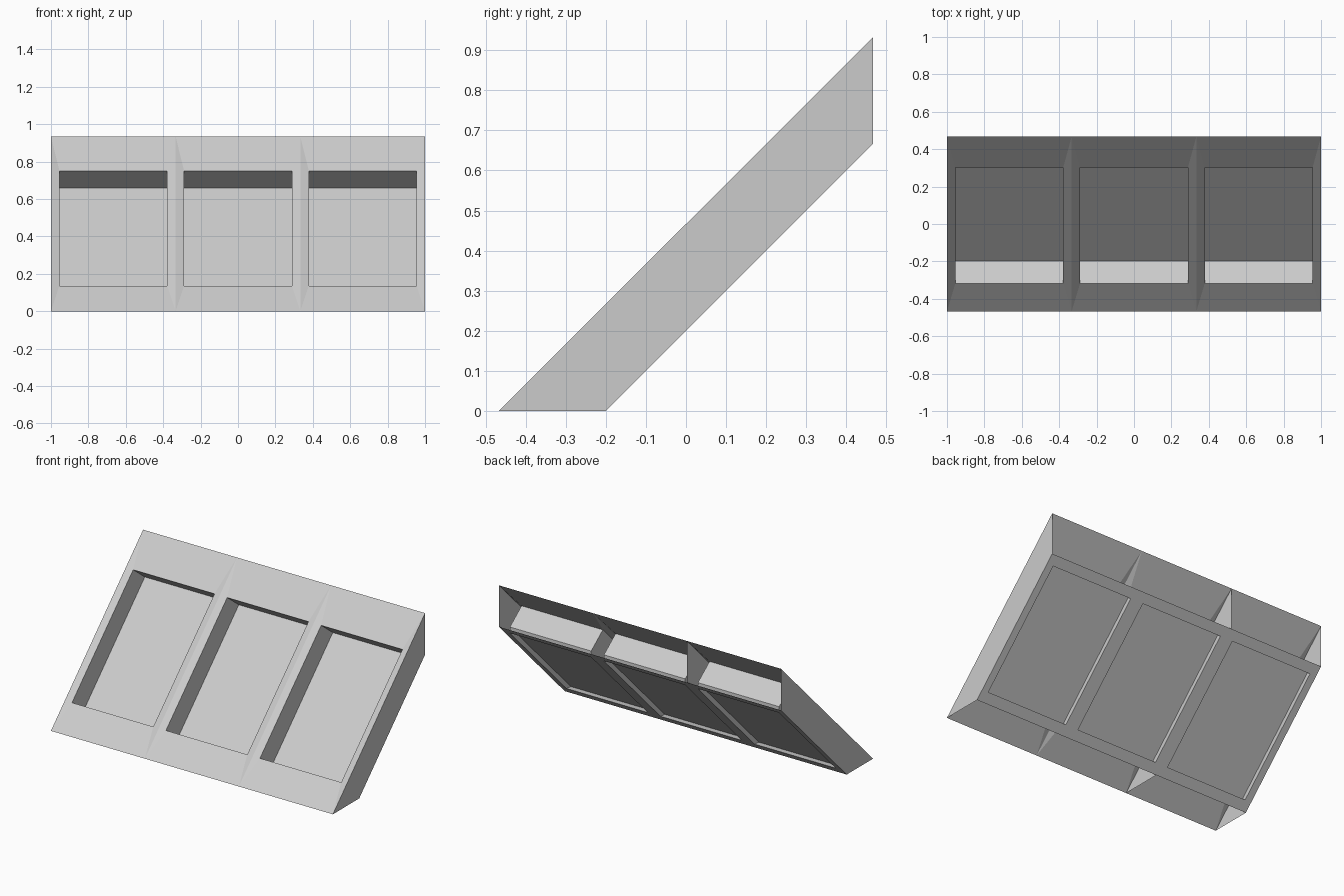
import bpy, bmesh

if "Cube" in bpy.data.objects:
    bpy.data.objects.remove(bpy.data.objects["Cube"])

W = 2 / 3          # bay width
RIM = 0.045        # side frame width


def make(name, build):
    bm = bmesh.new()
    build(bm)
    me = bpy.data.meshes.new(name)
    bm.to_mesh(me)
    bm.free()
    ob = bpy.data.objects.new(name, me)
    bpy.context.collection.objects.link(ob)
    return ob


def loop(bm, x0, x1, low, high):
    """Rectangle on the slope: low and high are (y, z) of its lower and upper edge."""
    return [bm.verts.new(p) for p in
            ((x0, *low), (x1, *low), (x1, *high), (x0, *high))]


def bridge(bm, a, b):
    for i in range(4):
        j = (i + 1) % 4
        bm.faces.new((a[i], a[j], b[j], b[i]))


def bay(x0):
    x1, a, b = x0 + W, x0 + RIM, x0 + W - RIM

    def front(bm):
        # slightly dished front frame, recess walls and pane
        outer = loop(bm, x0, x1, (-0.467, 0), (0.467, 0.933))
        opening = loop(bm, a, b, (-0.318, 0.136), (0.302, 0.751))
        pane = loop(bm, a, b, (-0.198, 0.042), (0.42, 0.66))
        bridge(bm, outer, opening)
        bridge(bm, opening, pane)
        bm.faces.new(pane)

    def back(bm):
        # flat rear frame and shallow rear recess
        pane = loop(bm, a, b, (-0.198, 0.042), (0.42, 0.66))
        opening = loop(bm, a, b, (-0.153, 0.047), (0.422, 0.622))
        outer = loop(bm, x0, x1, (-0.2, 0), (0.467, 0.667))
        bridge(bm, pane, opening)
        bridge(bm, opening, outer)

    make("window_front", front)
    make("window_back_frame", back)


def wall(name, x, flip=False):
    pts = [(-0.467, 0), (0.467, 0.933), (0.467, 0.667), (-0.2, 0)]
    if flip:
        pts.reverse()
    make(name, lambda bm: bm.faces.new([bm.verts.new((x, *p)) for p in pts]))


# three window bays, open at the bottom and rear edge
for i in range(3):
    bay(-1 + i * W)

# end walls and the divider
wall("end_wall_left", -1, True)
wall("divider", -1 + W, True)
wall("end_wall_right", 1)
